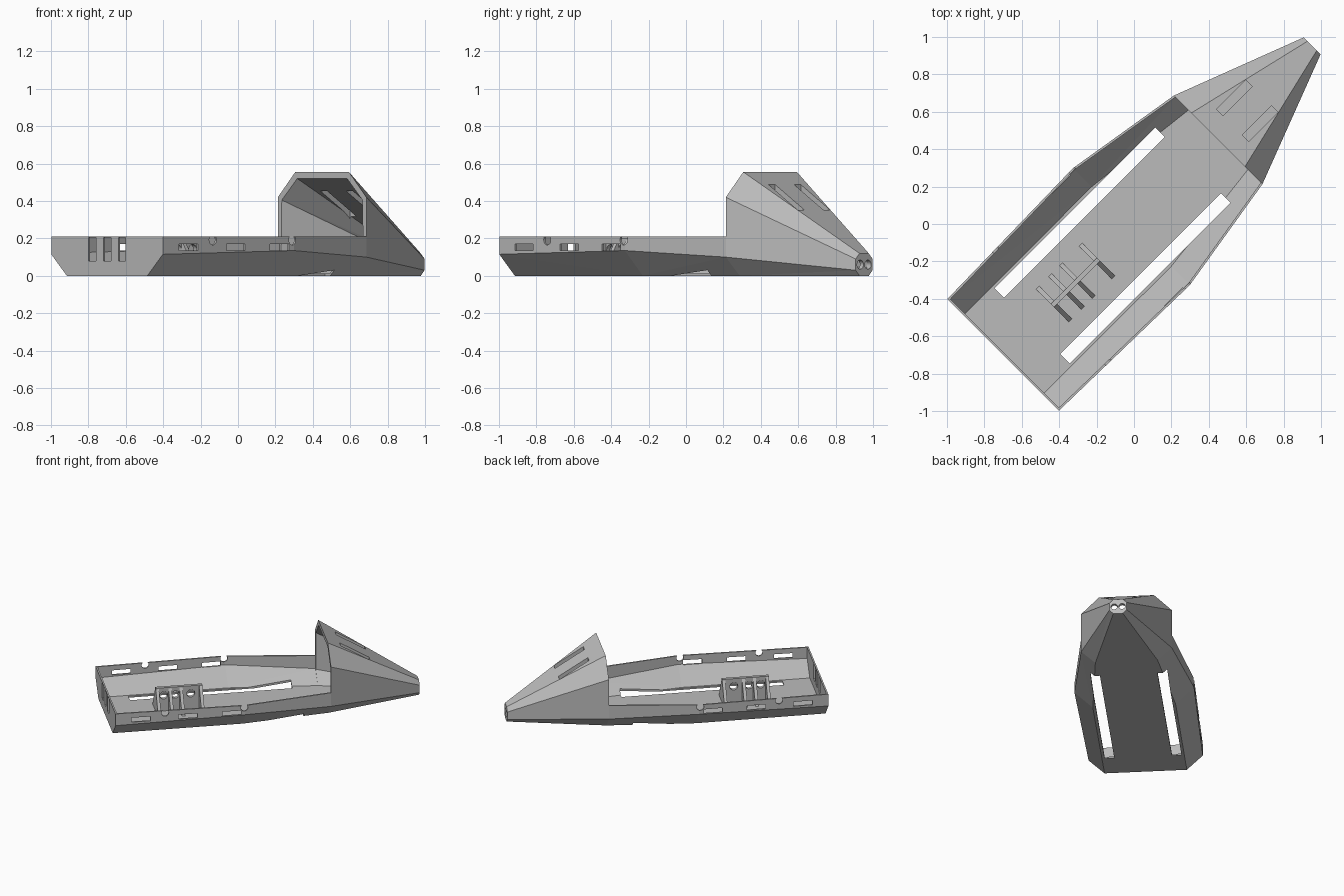
import bpy, bmesh
from math import radians
from mathutils import Matrix, Vector

cube = bpy.data.objects.get("Cube")
if cube:
    bpy.data.objects.remove(cube)

GREY = (0.5, 0.5, 0.5, 1)
mat = bpy.data.materials.new("plain grey")
mat.use_nodes = True
mat.diffuse_color = GREY
mat.node_tree.nodes["Principled BSDF"].inputs["Base Color"].default_value = GREY

TURN = Matrix.Rotation(radians(45), 4, "Z")   # the hull lies diagonally


def finish(name, bm):
    bmesh.ops.recalc_face_normals(bm, faces=bm.faces[:])
    bm.transform(TURN)
    me = bpy.data.meshes.new(name)
    bm.to_mesh(me)
    bm.free()
    me.materials.append(mat)
    ob = bpy.data.objects.new(name, me)
    bpy.context.scene.collection.objects.link(ob)
    return ob


def loft(name, sections):
    """Skin closed sections [(position along hull, [(side, height), ...])]."""
    bm = bmesh.new()
    rings = [[bm.verts.new((u, v, z)) for v, z in pts] for u, pts in sections]
    sides = []
    n = len(rings[0])
    for a, b in zip(rings, rings[1:]):
        for i in range(n):
            j = (i + 1) % n
            sides.append(bm.faces.new((a[i], a[j], b[j], b[i])))
    bm.faces.new(rings[0])
    bm.faces.new(rings[-1])
    bmesh.ops.triangulate(bm, faces=sides)
    return finish(name, bm)


def boxes(name, spans):
    bm = bmesh.new()
    for lo, hi in spans:
        lo, hi = Vector(lo), Vector(hi)
        m = Matrix.Translation((lo + hi) / 2) @ Matrix.Diagonal((*(hi - lo), 1))
        bmesh.ops.create_cube(bm, size=1, matrix=m)
    return finish(name, bm)


def rods(name, centres, radius, length, axis):
    bm = bmesh.new()
    spin = Matrix.Rotation(radians(90), 4, axis)
    for c in centres:
        bmesh.ops.create_cone(bm, cap_ends=True, segments=24, radius1=radius,
                              radius2=radius, depth=length,
                              matrix=Matrix.Translation(c) @ spin)
    return finish(name, bm)


def cut(ob, *cutters):
    """Subtract the cutters, bake the result and drop the helpers."""
    for c in cutters:
        c.hide_render = True
        mod = ob.modifiers.new("cut", "BOOLEAN")
        mod.operation = "DIFFERENCE"
        mod.solver = "EXACT"
        mod.object = c
    deps = bpy.context.evaluated_depsgraph_get()
    baked = bpy.data.meshes.new_from_object(ob.evaluated_get(deps))
    ob.modifiers.clear()
    ob.data = baked
    for c in cutters:
        bpy.data.objects.remove(c)


def mirror(half):
    """Half section from bottom to top, mirrored to a closed ring."""
    return half + [(-v, z) for v, z in reversed(half)]


def hull_ring(u, floor, side, chine, top=0.21):
    return u, mirror([(floor, 0), (side, chine), (side, top)])


def inner_ring(u, floor, side, chine):
    return u, mirror([(floor - 0.005, 0.012), (side - 0.012, chine + 0.005),
                      (side - 0.012, 0.3)])


# Open hull tray
REAR, FRONT = -0.99, 0.636
stern = (0.304, 0.422, 0.115)
middle = (0.306, 0.442, 0.135)
shoulder = (0.23, 0.335, 0.1)
hull = loft("hull", [hull_ring(REAR, *stern), hull_ring(-0.02, *middle),
                     hull_ring(FRONT, *shoulder)])
hollow = loft("hull_hollow", [inner_ring(REAR + 0.012, *stern),
                              inner_ring(-0.02, *middle),
                              inner_ring(FRONT, *shoulder),
                              inner_ring(FRONT + 0.03, *shoulder)])

# Floor slots, side windows, rim notches and stern vents
slots, windows, notches = [], [], []
for s in (-1, 1):
    a, b = sorted((s * 0.213, s * 0.284))
    slots.append(((-0.77, a, -0.1), (0.445, b, 0.07)))
    a, b = sorted((s * 0.37, s * 0.5))
    for u in (-0.80, -0.45, -0.125):
        windows.append(((u - 0.07, a, 0.135), (u + 0.07, b, 0.171)))
    notches += [(u, s * 0.43, 0.192) for u in (-0.62, -0.03)]
vents = [((REAR - 0.05, v - 0.028, 0.08), (REAR + 0.05, v + 0.028, 0.204))
         for v in (-0.113, 0, 0.113)]
cut(hull, hollow, boxes("slot_cutter", slots), boxes("window_cutter", windows + vents),
    rods("notch_cutter", notches, 0.027, 0.12, "X"))

# Hooded nose cone
NOSE = 1.347
nose = loft("nose_cone", [
    (FRONT, mirror([(0.23, 0), (0.335, 0.1), (0.335, 0.42), (0.203, 0.555)])),
    (NOSE, mirror([(0.035, 0), (0.064, 0.03), (0.064, 0.09), (0.035, 0.12)]))])
mouth = mirror([(0.225, 0.012), (0.31, 0.105), (0.305, 0.405), (0.188, 0.52)])
cavity = loft("nose_hollow", [
    (FRONT - 0.03, mouth), (FRONT, mouth),
    (1.32, mirror([(0.03, 0.014), (0.05, 0.035), (0.05, 0.085), (0.03, 0.102)]))])
roof_slots = []
for s in (-1, 1):
    a, b = sorted((s * 0.072, s * 0.122))
    roof_slots.append(((0.746, a, 0.2), (0.967, b, 0.7)))
cut(nose, cavity, boxes("roof_slot_cutter", roof_slots),
    rods("nose_hole_cutter", [(NOSE, -0.029, 0.06), (NOSE, 0.029, 0.06)],
         0.024, 0.2, "Y"))

# Upright rack plate with round holes
rack = boxes("rack_plate", [((-0.617, -0.013, 0.008), (-0.268, 0.013, 0.2))])
cut(rack, rods("rack_hole_cutter", [(u, 0, 0.138) for u in (-0.557, -0.47, -0.355)],
               0.03, 0.2, "X"))

# Triangular gussets on both sides of the plate
for i, u in enumerate((-0.605, -0.51, -0.428, -0.28)):
    tri = [(-0.126, 0.008), (0.126, 0.008), (0.008, 0.2), (-0.008, 0.2)]
    loft(f"rack_gusset_{i + 1}", [(u - 0.012, tri), (u + 0.012, tri)])
